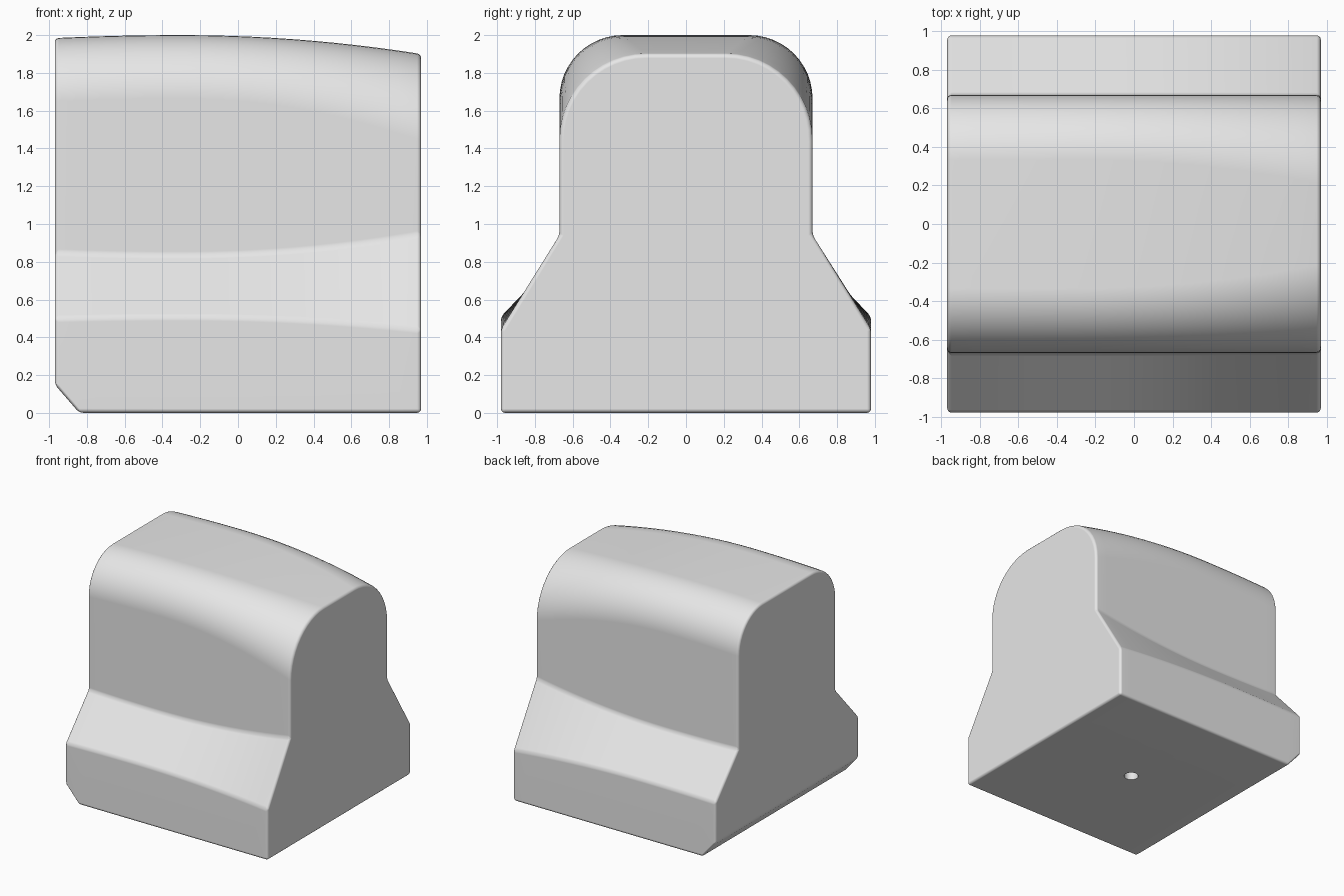
import bpy, bmesh, math

cube = bpy.data.objects.get("Cube")
if cube:
    bpy.data.objects.remove(cube, do_unlink=True)

HALF_LEN, HALF_BASE, HALF_NECK = 0.97, 0.98, 0.67
CHAMFER_X, CHAMFER_Z = 0.13, 0.15
ARC_STEPS, STATIONS = 12, 16

# Material
grey = bpy.data.materials.new("plain grey")
grey.use_nodes = True
colour = (0.8, 0.8, 0.8, 1)
grey.diffuse_color = colour
grey.node_tree.nodes["Principled BSDF"].inputs["Base Color"].default_value = colour


def bow(x, crest, left, right):
    """Gentle curve along the length, with its turning point a little off centre."""
    d = x + 0.3
    return crest + (left if d < 0 else right) * d * d


def half_section(x):
    """Half outline from the bottom corner up to the top flat."""
    top = bow(x, 2.0, -0.035, -0.062)
    radius = bow(x, 0.335, 0.0, 0.078)
    bottom = max(0, CHAMFER_Z * (1 - (x + HALF_LEN) / CHAMFER_X))
    points = [(HALF_BASE, bottom),
              (HALF_BASE, bow(x, 0.51, -0.02, -0.043)),
              (HALF_NECK, bow(x, 0.832, 0.03, 0.07))]
    for i in range(ARC_STEPS + 1):
        a = math.pi / 2 * i / ARC_STEPS
        points.append((HALF_NECK - radius + radius * math.cos(a),
                       top - radius + radius * math.sin(a)))
    return points


# Body lofted along x, with the lower edge of one end chamfered
start = -HALF_LEN + CHAMFER_X
xs = [-HALF_LEN] + [start + (HALF_LEN - start) * i / STATIONS for i in range(STATIONS + 1)]
bm = bmesh.new()
rings = []
for x in xs:
    half = half_section(x)
    outline = half + [(-y, z) for y, z in reversed(half)]
    rings.append([bm.verts.new((x, y, z)) for y, z in outline])
for a, b in zip(rings, rings[1:]):
    for i in range(len(a)):
        j = (i + 1) % len(a)
        bm.faces.new((a[i], a[j], b[j], b[i]))
bm.faces.new(rings[0])
bm.faces.new(rings[-1])
bmesh.ops.recalc_face_normals(bm, faces=bm.faces)
mesh = bpy.data.meshes.new("body")
bm.to_mesh(mesh)
bm.free()
mesh.materials.append(grey)
body = bpy.data.objects.new("body", mesh)
bpy.context.collection.objects.link(body)

# Cutter for the mounting hole in the underside
bpy.ops.mesh.primitive_cylinder_add(vertices=32, radius=0.058, depth=1.0, location=(0.03, 0, 0))
cutter = bpy.context.object
cutter.name = "mounting_hole_cutter"
cutter.data.materials.append(grey)
cutter.hide_render = True

# Rounded edges, then the hole
bevel = body.modifiers.new("soft edges", "BEVEL")
bevel.width = 0.022
bevel.segments = 3
bevel.limit_method = "ANGLE"
bevel.angle_limit = math.radians(25)
hole = body.modifiers.new("mounting hole", "BOOLEAN")
hole.operation = "DIFFERENCE"
hole.solver = "EXACT"
hole.object = cutter

bpy.ops.object.select_all(action="DESELECT")
body.select_set(True)
bpy.context.view_layer.objects.active = body
for name in ("soft edges", "mounting hole"):
    bpy.ops.object.modifier_apply(modifier=name)
bpy.data.objects.remove(cutter, do_unlink=True)

# Smooth shading with flat faces kept clean
bpy.ops.object.shade_smooth_by_angle(angle=math.radians(40))
weighted = body.modifiers.new("clean shading", "WEIGHTED_NORMAL")
weighted.keep_sharp = True
